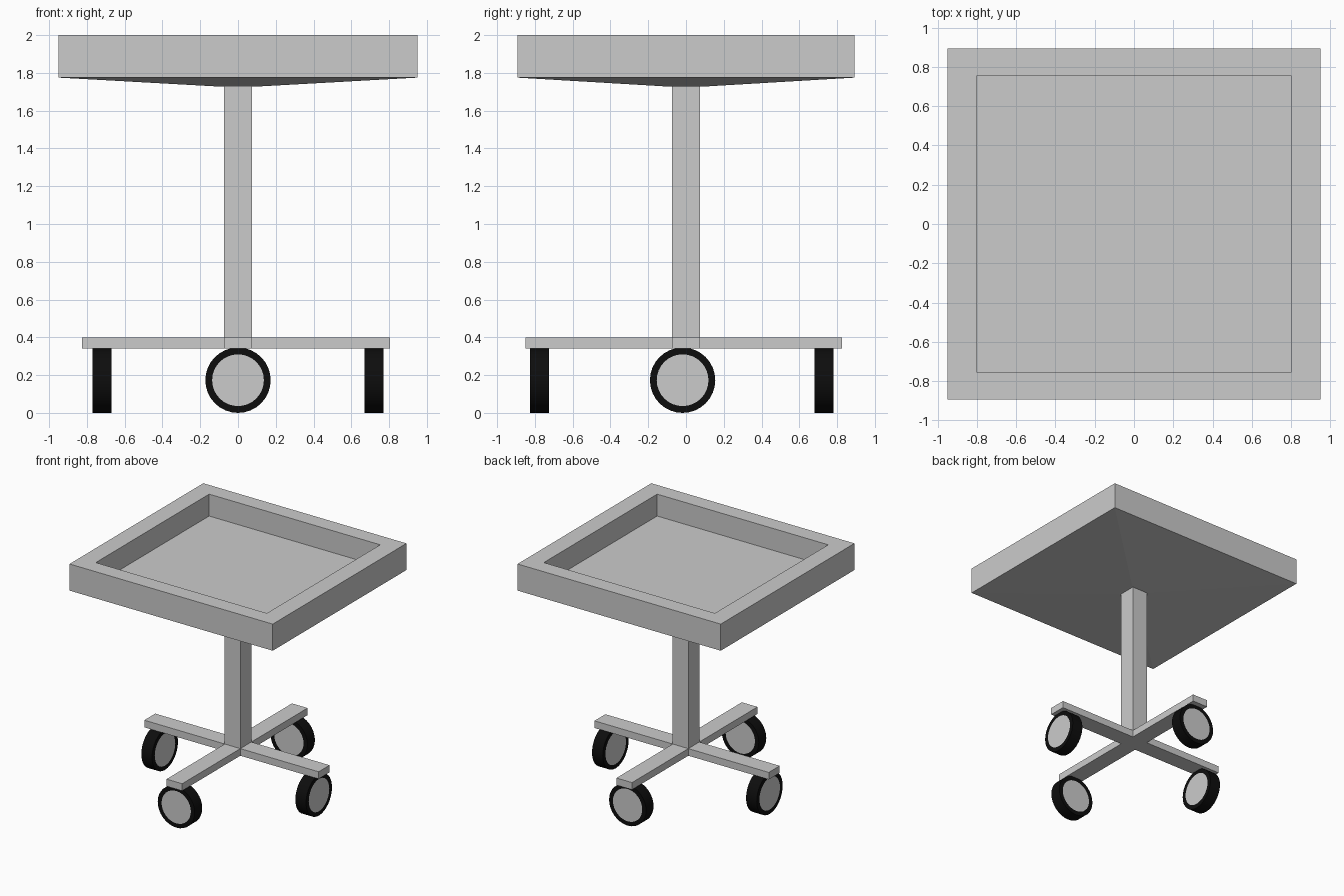
import bpy, bmesh
from math import tau, pi
from mathutils import Matrix, Vector

if "Cube" in bpy.data.objects:
    bpy.data.objects.remove(bpy.data.objects["Cube"])


def finish(name, bm, mat=None, smooth=False):
    bmesh.ops.recalc_face_normals(bm, faces=bm.faces[:])
    me = bpy.data.meshes.new(name)
    bm.to_mesh(me)
    bm.free()
    ob = bpy.data.objects.new(name, me)
    bpy.context.collection.objects.link(ob)
    if mat:
        me.materials.append(mat)
    if smooth:
        bpy.ops.object.select_all(action='DESELECT')
        ob.select_set(True)
        bpy.context.view_layer.objects.active = ob
        bpy.ops.object.shade_smooth_by_angle()
    return ob


def loft(name, sections):
    """Skin a stack of rectangles (half x, half y, z), capping both ends."""
    bm = bmesh.new()
    rings = [[bm.verts.new((sx * hx, sy * hy, z))
              for sx, sy in ((-1, -1), (1, -1), (1, 1), (-1, 1))]
             for hx, hy, z in sections]
    for a, b in zip(rings, rings[1:]):
        for i in range(4):
            j = (i + 1) % 4
            bm.faces.new((a[i], a[j], b[j], b[i]))
    bm.faces.new(rings[0])
    bm.faces.new(rings[-1])
    return finish(name, bm)


black = bpy.data.materials.new("black_rubber")
black.diffuse_color = (0.004, 0.004, 0.004, 1)
black.use_nodes = True
black.node_tree.nodes["Principled BSDF"].inputs["Base Color"].default_value = black.diffuse_color

# Table top: recessed floor, rim, outer sides, shallow pyramid underside
loft("tray_top", [(0.80, 0.757, 1.815), (0.80, 0.757, 2.0), (0.95, 0.893, 2.0),
                  (0.95, 0.893, 1.775), (0.09, 0.085, 1.727)])

# Central post
P = 0.073
loft("post", [(P, P, 0.40), (P, P, 1.73)])

# Cross-shaped base
x0, x1, y0, y1 = -0.825, 0.805, -0.85, 0.825
outline = [(x0, -P), (-P, -P), (-P, y0), (P, y0), (P, -P), (x1, -P),
           (x1, P), (P, P), (P, y1), (-P, y1), (-P, P), (x0, P)]
bm = bmesh.new()
face = bm.faces.new([bm.verts.new((x, y, 0.34)) for x, y in outline])
ext = bmesh.ops.extrude_face_region(bm, geom=[face], use_keep_orig=True)
bmesh.ops.translate(bm, vec=(0, 0, 0.06),
                    verts=[v for v in ext["geom"] if isinstance(v, bmesh.types.BMVert)])
finish("cross_base", bm)

# Wheels: rubber tyre spun from a U profile, grey hub filling it
R, HUB, W = 0.173, 0.137, 0.05


def wheel(name, loc, turn):
    place = Matrix.Translation(loc) @ Matrix.Rotation(turn, 4, 'Z')
    bm = bmesh.new()
    vs = [bm.verts.new((x, 0, r)) for x, r in ((-W, HUB), (-W, R), (W, R), (W, HUB))]
    es = [bm.edges.new(p) for p in zip(vs, vs[1:])]
    bmesh.ops.spin(bm, geom=vs + es, axis=(1, 0, 0), cent=(0, 0, 0),
                   angle=tau, steps=32, use_merge=True)
    bmesh.ops.remove_doubles(bm, verts=bm.verts[:], dist=1e-4)
    bm.transform(place)
    finish(name + "_tyre", bm, black, True)
    bm = bmesh.new()
    bmesh.ops.create_cone(bm, cap_ends=True, segments=32, radius1=HUB, radius2=HUB,
                          depth=2 * W, matrix=place @ Matrix.Rotation(pi / 2, 4, 'Y'))
    finish(name + "_hub", bm, None, True)


wheel("left_wheel", (-0.72, -0.018, R), 0)
wheel("right_wheel", (0.72, -0.018, R), 0)
wheel("front_wheel", (0, -0.775, R), pi / 2)
wheel("back_wheel", (0, 0.73, R), pi / 2)
